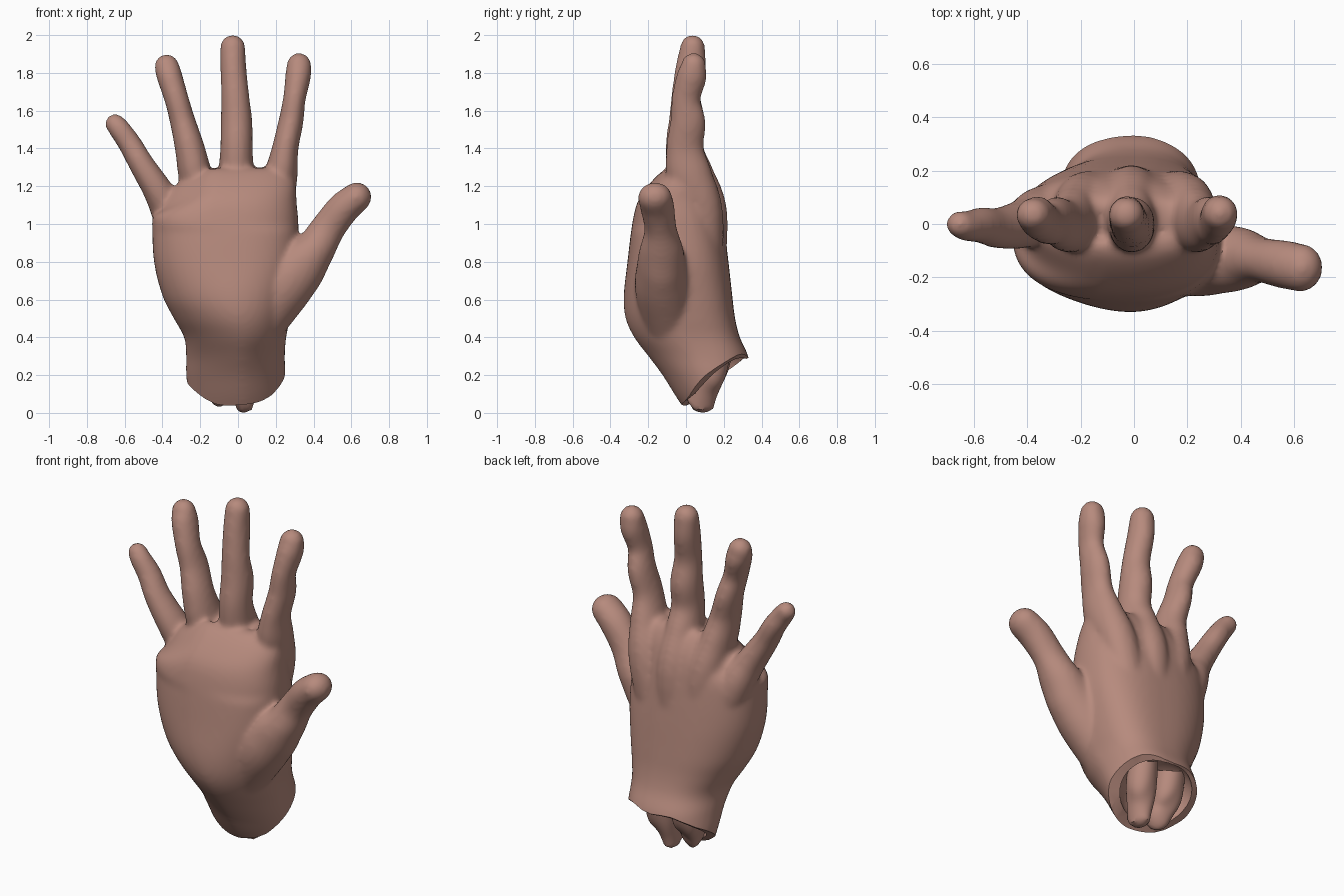
import bpy, bmesh, math
from mathutils import Vector

if "Cube" in bpy.data.objects:
    bpy.data.objects.remove(bpy.data.objects["Cube"])

skin = bpy.data.materials.new("skin")
skin.diffuse_color = (0.47, 0.255, 0.205, 1)
skin.use_nodes = True
skin.node_tree.nodes["Principled BSDF"].inputs["Base Color"].default_value = skin.diffuse_color
N = 32


def to_object(bm, name):
    bmesh.ops.recalc_face_normals(bm, faces=bm.faces)
    me = bpy.data.meshes.new(name)
    bm.to_mesh(me)
    bm.free()
    me.materials.append(skin)
    ob = bpy.data.objects.new(name, me)
    bpy.context.collection.objects.link(ob)
    return ob


def loft(bm, rings):
    rows = [[bm.verts.new(p) for p in r] for r in rings]
    for a, b in zip(rows, rows[1:]):
        for i in range(len(a)):
            j = (i + 1) % len(a)
            bm.faces.new((a[i], a[j], b[j], b[i]))
    bm.faces.new(rows[0])
    bm.faces.new(rows[-1])


def spline(pts, steps=5):
    """Catmull-Rom through tuples of any length."""
    p = [Vector(q) for q in pts]
    p = [p[0] * 2 - p[1]] + p + [p[-1] * 2 - p[-2]]
    out = []
    for k in range(1, len(p) - 2):
        a, b, c, d = p[k - 1:k + 3]
        for s in range(steps):
            t = s / steps
            out.append(0.5 * (2 * b + (c - a) * t + (2 * a - 5 * b + 4 * c - d) * t * t
                              + (3 * b - a - 3 * c + d) * t ** 3))
    return out + [p[-2]]


def tube(bm, pts):
    """Oval tube with a rounded end. Each point: x, y, z, half width, half depth."""
    path = spline(pts)
    rings = []
    for i, q in enumerate(path):
        t = path[min(i + 1, len(path) - 1)].to_3d() - path[max(i - 1, 0)].to_3d()
        t.normalize()
        side = Vector((0, 1, 0)).cross(t).normalized()
        dep = t.cross(side)
        steps = [0] if i < len(path) - 1 else [0, .35, .7, 1.0, 1.25, 1.45]
        for a in steps:
            c = q.to_3d() + t * q[3] * math.sin(a)
            rings.append([c + side * q[3] * math.cos(a) * math.cos(u)
                          + dep * q[4] * math.cos(a) * math.sin(u)
                          for u in (2 * math.pi * k / N for k in range(N))])
    loft(bm, rings)


bm = bmesh.new()

# Palm and wrist: z, left, right, front, back, front roundness, pinky-side drop, index-side roundness
palm = [(-.05, -.24, .22, .04, .36, 1.6, 0, 2.2),
        (.08, -.26, .24, -.05, .35, 1.6, 0, 2.3),
        (.20, -.275, .25, -.125, .345, 1.6, 0, 2.4),
        (.30, -.275, .248, -.20, .33, 1.6, 0, 2.5),
        (.40, -.285, .255, -.275, .285, 1.7, 0, 2.7),
        (.50, -.34, .275, -.32, .26, 1.8, 0, 2.9),
        (.62, -.40, .295, -.33, .245, 2.0, 0, 3.0),
        (.80, -.445, .32, -.31, .225, 2.3, 0, 2.8),
        (1.0, -.455, .32, -.285, .20, 2.4, 0, 2.5),
        (1.12, -.45, .31, -.255, .18, 2.4, .25, 2.3),
        (1.21, -.415, .305, -.195, .15, 2.4, .5, 2.3),
        (1.28, -.37, .28, -.125, .105, 2.4, .5, 2.3),
        (1.30, -.33, .25, -.07, .06, 2.4, .5, 2.3)]
rings = []
for z, l, r, f, b, n, drop, n2 in spline(palm, 4):
    ring = []
    for k in range(48):
        u = 2 * math.pi * k / 48
        c, s = math.cos(u), math.sin(u)
        e = 2 / (n if s < 0 else n2 if c > 0 else 2.3)
        x = (l + r) / 2 + (r - l) / 2 * math.copysign(abs(c) ** e, c)
        mid = (f + b) / 2
        y = mid + (b - f) / 2 * math.copysign(abs(s) ** e, s)
        if s < 0 and z < 1:
            x += .035 * s * s
        ring.append((x, y, z - drop * max(0, -x - .14)))
    rings.append(ring)
loft(bm, rings)

# Fingers run from the back of the palm, over the knuckle, to the tip
tube(bm, [(.09, .13, .65, .08, .06), (.18, .10, 1.05, .10, .097), (.225, .02, 1.25, .09, .12),
          (.25, -.005, 1.4, .07, .10), (.28, .01, 1.54, .066, .094), (.298, .0, 1.66, .06, .077),
          (.318, .03, 1.78, .068, .08), (.323, .04, 1.84, .066, .066)])
tube(bm, [(-.01, .14, .65, .08, .06), (-.01, .12, 1.05, .10, .10), (-.01, .03, 1.25, .095, .12),
          (-.008, -.008, 1.4, .086, .10), (-.008, .005, 1.54, .084, .097), (-.015, .0, 1.68, .074, .077),
          (-.025, .025, 1.83, .069, .08), (-.028, .035, 1.935, .067, .066)])
tube(bm, [(-.11, .13, .65, .08, .06), (-.18, .10, 1.05, .10, .097), (-.225, .02, 1.25, .09, .12),
          (-.255, -.005, 1.4, .079, .10), (-.292, .01, 1.54, .068, .092), (-.325, .0, 1.66, .064, .077),
          (-.362, .025, 1.78, .068, .08), (-.377, .035, 1.833, .066, .064)])
tube(bm, [(-.20, .09, .62, .08, .06), (-.335, .045, 1.0, .10, .10), (-.42, .0, 1.17, .08, .092),
          (-.51, -.015, 1.315, .067, .077), (-.57, -.005, 1.42, .062, .068),
          (-.622, -.008, 1.495, .058, .058), (-.65, -.002, 1.53, .054, .052)])

# Thumb with its fleshy base
tube(bm, [(.08, -.08, .44, .14, .14), (.22, -.12, .66, .165, .15), (.33, -.13, .78, .145, .13),
          (.408, -.13, .868, .108, .115), (.475, -.135, .975, .092, .085),
          (.555, -.15, 1.08, .087, .09), (.628, -.165, 1.142, .079, .09)])
hand = to_object(bm, "hand")

# Fuse all parts into one smooth skin
m = hand.modifiers.new("fuse", 'REMESH')
m.mode = 'VOXEL'
m.voxel_size = 0.014
m.use_smooth_shade = True
m = hand.modifiers.new("soften", 'SMOOTH')
m.factor = 0.5
m.iterations = 10

# Wavy slanted cut through the wrist
bm = bmesh.new()
bmesh.ops.create_grid(bm, x_segments=24, y_segments=24, size=0.7)
ext = bmesh.ops.extrude_face_region(bm, geom=bm.faces[:])
low = {v for v in ext["geom"] if isinstance(v, bmesh.types.BMVert)}
for v in bm.verts:
    x, y = v.co.x, v.co.y
    v.co.z = -1 if v in low else (.035 + .77 * (y + .01) + .7 * (x + .08) ** 2
                                  + .012 * math.sin(22 * x + 1) * math.cos(9 * y))
cut = to_object(bm, "wrist_cutter")

# Hollow inside the wrist
bm = bmesh.new()
bmesh.ops.create_uvsphere(bm, u_segments=32, v_segments=16, radius=1)
for v in bm.verts:
    x, y, z = v.co
    v.co = Vector((-.012 + .215 * x, .168 + .148 * y - .07 * z, .19 + .115 * y + .13 * z))
hollow = to_object(bm, "hollow_cutter")
for c in (cut, hollow):
    m = hand.modifiers.new(c.name, 'BOOLEAN')
    m.operation = 'DIFFERENCE'
    m.solver = 'EXACT'
    m.object = c
    c.hide_render = True

# Bone stumps in the wrist
for name, pts in (("bone_stump_right", [(.07, .16, .34, .08, .08), (.06, .13, .20, .08, .08),
                                        (.04, .095, .11, .062, .072), (.03, .075, .055, .05, .072)]),
                  ("bone_stump_left", [(-.11, .17, .34, .08, .08), (-.11, .14, .22, .08, .08),
                                       (-.105, .10, .15, .07, .068), (-.10, .08, .11, .065, .065)])):
    bm = bmesh.new()
    tube(bm, pts)
    for v in bm.verts:
        v.co.z = max(v.co.z, 0) + (.012 * math.sin(40 * v.co.x + 30 * v.co.y) if v.co.z > .02 else 0)
    to_object(bm, name)

# Bake the hand and shade everything smooth with sharp rims
bpy.context.view_layer.update()
dg = bpy.context.evaluated_depsgraph_get()
me = bpy.data.meshes.new_from_object(hand.evaluated_get(dg))
hand.modifiers.clear()
hand.data = me
me.materials.clear()
me.materials.append(skin)
for p in me.polygons:
    p.material_index = 0
for c in (cut, hollow):
    bpy.data.objects.remove(c)
for ob in bpy.context.collection.objects:
    bpy.ops.object.select_all(action='DESELECT')
    ob.select_set(True)
    bpy.context.view_layer.objects.active = ob
    bpy.ops.object.shade_smooth_by_angle(angle=math.radians(40))
